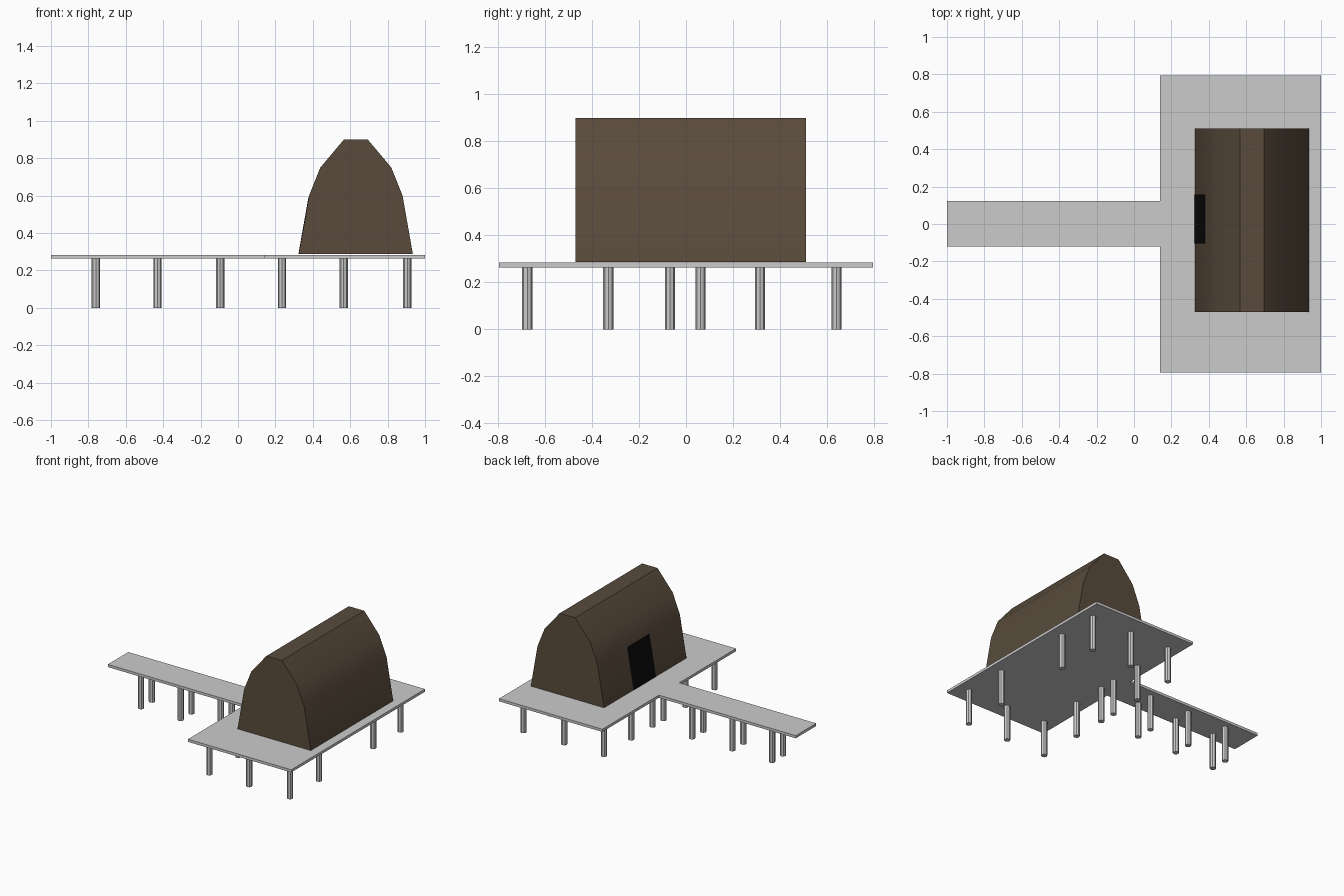
import bpy, bmesh, math

if "Cube" in bpy.data.objects:
    bpy.data.objects.remove(bpy.data.objects["Cube"])


def material(name, color):
    m = bpy.data.materials.new(name)
    m.diffuse_color = (*color, 1)
    m.use_nodes = True
    m.node_tree.nodes["Principled BSDF"].inputs["Base Color"].default_value = m.diffuse_color
    return m


def prism(name, pts, to3d, depth, mat=None):
    """Extrude a 2D outline along the vector depth."""
    bm = bmesh.new()
    face = bm.faces.new([bm.verts.new(to3d(a, b)) for a, b in pts])
    new = bmesh.ops.extrude_face_region(bm, geom=[face])["geom"]
    bmesh.ops.translate(bm, vec=depth, verts=[g for g in new if isinstance(g, bmesh.types.BMVert)])
    bmesh.ops.recalc_face_normals(bm, faces=bm.faces)
    me = bpy.data.meshes.new(name)
    bm.to_mesh(me)
    bm.free()
    ob = bpy.data.objects.new(name, me)
    bpy.context.collection.objects.link(ob)
    if mat:
        me.materials.append(mat)
    return ob


def smooth(ob):
    bpy.ops.object.select_all(action='DESELECT')
    ob.select_set(True)
    bpy.context.view_layer.objects.active = ob
    bpy.ops.object.shade_smooth_by_angle(angle=math.radians(30))


wood = material("dark_wood", (0.10, 0.07, 0.045))
black = material("door_black", (0.004, 0.004, 0.004))

DECK_Z, DECK_T = 0.264, 0.02


def rect(x0, x1, y0, y1):
    return [(x0, y0), (x1, y0), (x1, y1), (x0, y1)]


# Deck and walkway
for name, r in (("deck", rect(0.14, 1.0, -0.795, 0.795)),
                ("walkway", rect(-1.0, 0.14, -0.12, 0.123))):
    prism(name, r, lambda x, y: (x, y, DECK_Z), (0, 0, DECK_T))

# Hut with a faceted barrel roof
CX, Y0, Y1 = 0.63, -0.47, 0.51
half = [(0.305, 0.287), (0.25, 0.60), (0.19, 0.75), (0.064, 0.90)]
outline = [(CX + w, z) for w, z in half] + [(CX - w, z) for w, z in reversed(half)]
hut = prism("hut", outline, lambda x, z: (x, Y0, z), (0, Y1 - Y0, 0), wood)
smooth(hut)

# Door panel lying on the sloped wall
door = [(0.323, 0.287), (0.377, 0.594), (0.39, 0.594), (0.336, 0.287)]
prism("door", door, lambda x, z: (x, -0.105, z), (0, 0.262, 0), black)

# Posts under the deck and the walkway
spots = [(x, y) for x in (0.235, 0.565, 0.905) for y in (-0.675, 0.64)]
spots += [(x, y) for x in (0.235, 0.905) for y in (-0.33, 0.315)]
spots += [(x, y) for x in (-0.76, -0.43, -0.095, 0.235) for y in (-0.068, 0.062)]
for i, (x, y) in enumerate(spots):
    bpy.ops.mesh.primitive_cylinder_add(vertices=8, radius=0.022, depth=DECK_Z,
                                        location=(x, y, DECK_Z / 2))
    bpy.context.object.name = f"post_{i + 1}"
